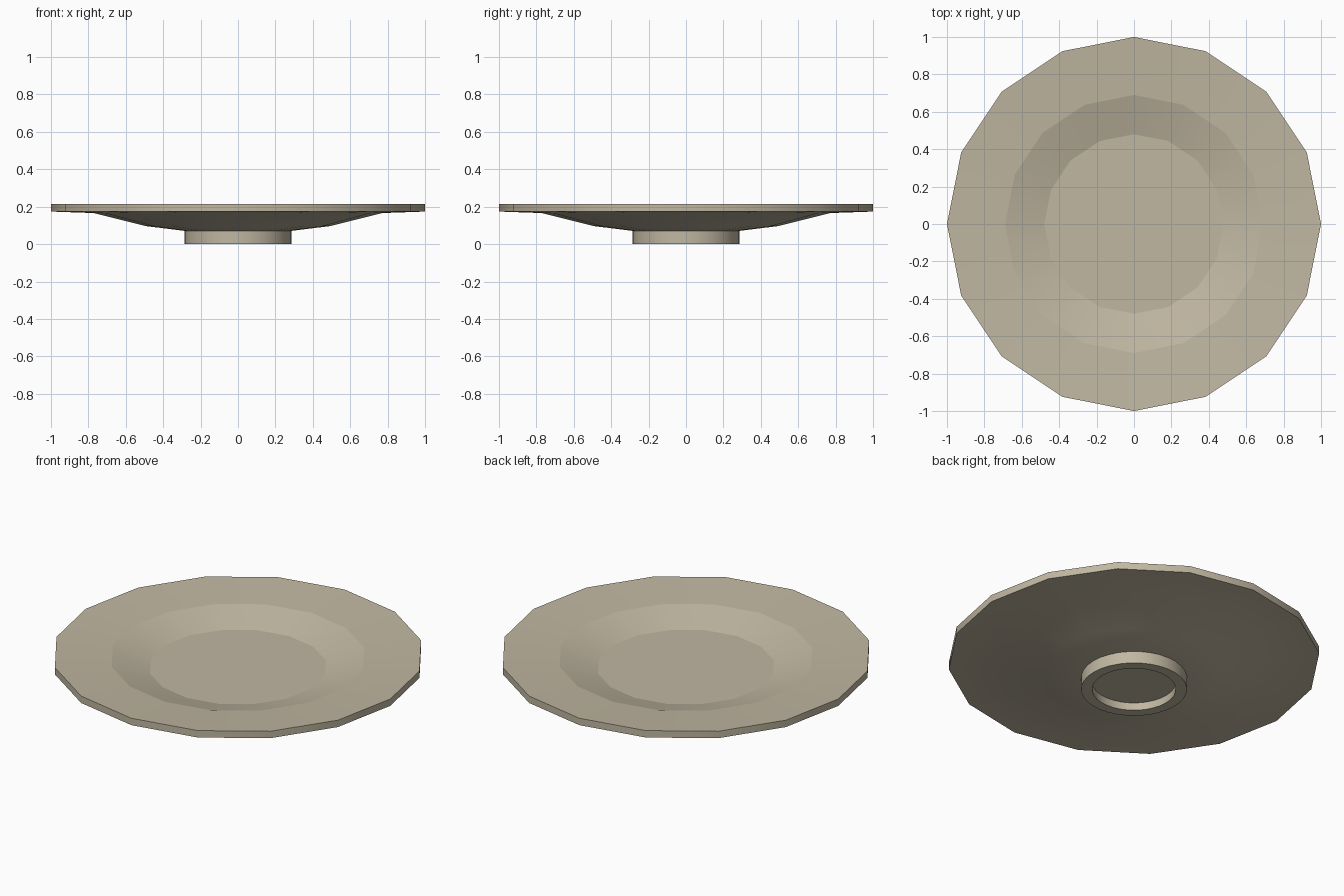
import bpy, bmesh
from math import cos, sin, pi, radians

if "Cube" in bpy.data.objects:
    bpy.data.objects.remove(bpy.data.objects["Cube"])

# Glazed clay colour
clay = bpy.data.materials.new("clay")
clay.diffuse_color = (0.53, 0.475, 0.36, 1)
clay.use_nodes = True
clay.node_tree.nodes["Principled BSDF"].inputs["Base Color"].default_value = clay.diffuse_color


def lathe(name, profile, sides, creases=()):
    """Revolve (radius, z) points around z, cap both ends, keep listed rings crisp."""
    bm = bmesh.new()
    rings = [[bm.verts.new((r * cos(2 * pi * i / sides), r * sin(2 * pi * i / sides), z))
              for i in range(sides)] for r, z in profile]
    bm.faces.new(rings[0])
    bm.faces.new(rings[-1])
    for a, b in zip(rings, rings[1:]):
        for i in range(sides):
            j = (i + 1) % sides
            bm.faces.new((a[i], a[j], b[j], b[i]))
    bmesh.ops.recalc_face_normals(bm, faces=bm.faces)
    for k in creases:
        for i in range(sides):
            bm.edges.get((rings[k][i], rings[k][(i + 1) % sides])).smooth = False
    mesh = bpy.data.meshes.new(name)
    bm.to_mesh(mesh)
    bm.free()
    mesh.materials.append(clay)
    obj = bpy.data.objects.new(name, mesh)
    bpy.context.collection.objects.link(obj)
    bpy.ops.object.select_all(action='DESELECT')
    obj.select_set(True)
    bpy.context.view_layer.objects.active = obj
    bpy.ops.object.shade_smooth_by_angle(angle=radians(30), keep_sharp_edges=True)
    return obj


# Plate: underside from the centre outwards, rim edge, then the dished top
lathe("plate_body", [(0.28, 0.070), (0.49, 0.096), (0.77, 0.166), (1.0, 0.174),
                     (1.0, 0.215), (0.69, 0.195), (0.48, 0.137)], 16, creases=(5, 6))

# Foot ring under the plate with a shallow recess
lathe("foot_ring", [(0.225, 0.045), (0.225, 0.0), (0.285, 0.0), (0.285, 0.08)], 32)
